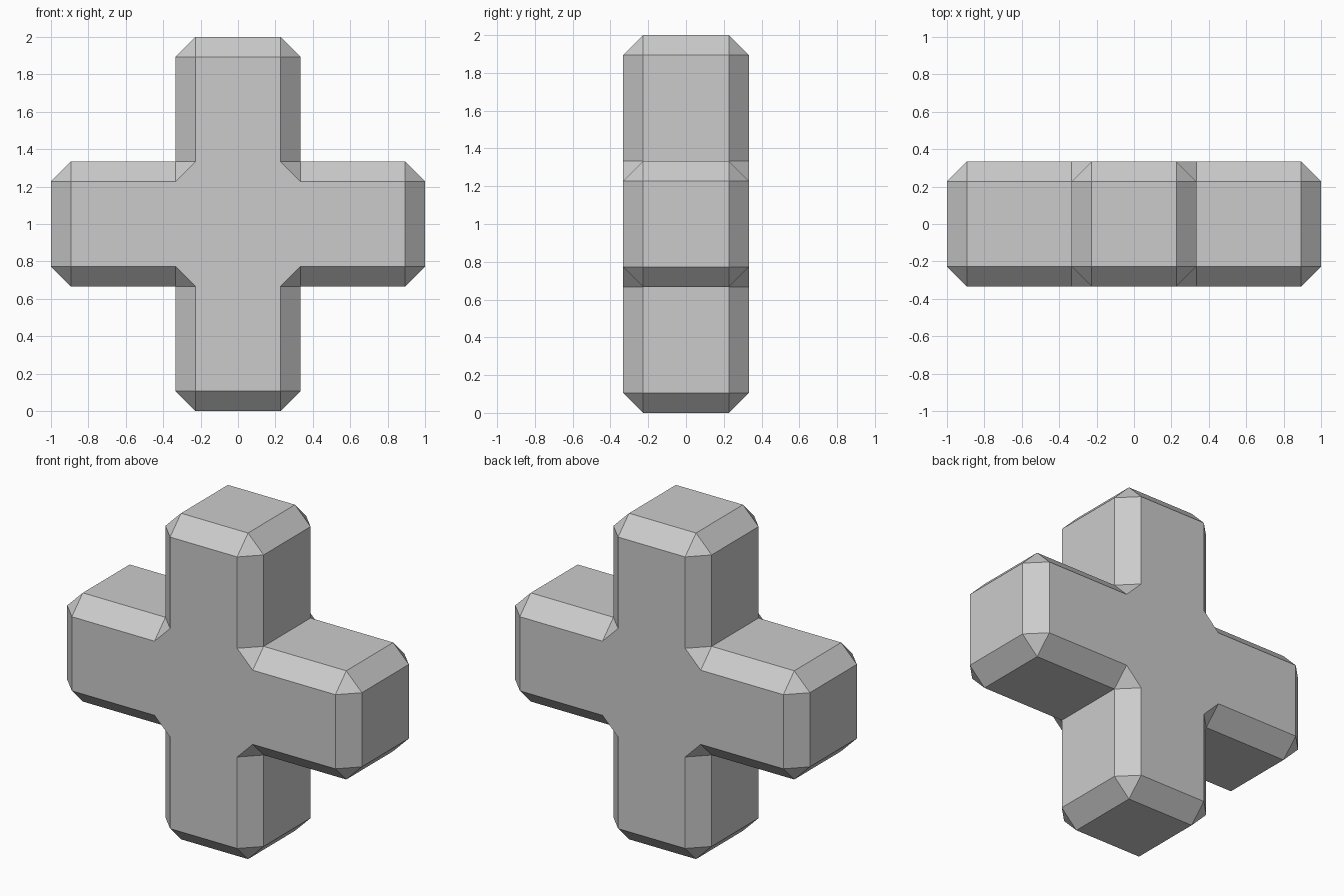
import bpy, bmesh, math
from mathutils import Matrix, Vector

if "Cube" in bpy.data.objects:
    bpy.data.objects.remove(bpy.data.objects["Cube"])

H = 1 / 3          # half thickness of each arm
C = 0.106          # chamfer width
I = H - C          # half width of the flat faces
OCT = [(H, -I), (H, I), (I, H), (-I, H), (-H, I), (-H, -I), (-I, -H), (I, -H)]
SQ = [(I, -I), (I, I), (I, I), (-I, I), (-I, I), (-I, -I), (-I, -I), (I, -I)]

bm = bmesh.new()


def add_face(points, rot):
    # skip repeated points so corner quads become triangles
    unique = []
    for p in points:
        if p not in unique:
            unique.append(p)
    bm.faces.new([bm.verts.new(rot @ Vector(p)) for p in unique])


for k in range(4):
    rot = Matrix.Rotation(k * math.pi / 2, 3, 'Y')
    # arm along +x: octagonal shaft, chamfered tip, square end
    rings = [[(H, y, z) for y, z in OCT],
             [(1 - C, y, z) for y, z in OCT],
             [(1, y, z) for y, z in SQ]]
    for a, b in zip(rings, rings[1:]):
        for i in range(8):
            j = (i + 1) % 8
            add_face([a[i], a[j], b[j], b[i]], rot)
    add_face(rings[2], rot)
    # small triangles at the inner corners
    for s in (-1, 1):
        add_face([(I, s * H, H), (H, s * H, I), (H, s * I, H)], rot)

# middle of the front and back
for s in (-1, 1):
    add_face([(x, s * H, z) for x, z in OCT], Matrix.Identity(3))

bmesh.ops.remove_doubles(bm, verts=bm.verts[:], dist=1e-4)
bmesh.ops.dissolve_limit(bm, angle_limit=0.01, verts=bm.verts[:], edges=bm.edges[:])
bmesh.ops.recalc_face_normals(bm, faces=bm.faces[:])
bmesh.ops.translate(bm, verts=bm.verts[:], vec=(0, 0, 1))

mesh = bpy.data.meshes.new("chamfered_cross")
bm.to_mesh(mesh)
bm.free()
cross = bpy.data.objects.new("chamfered_cross", mesh)
bpy.context.collection.objects.link(cross)
